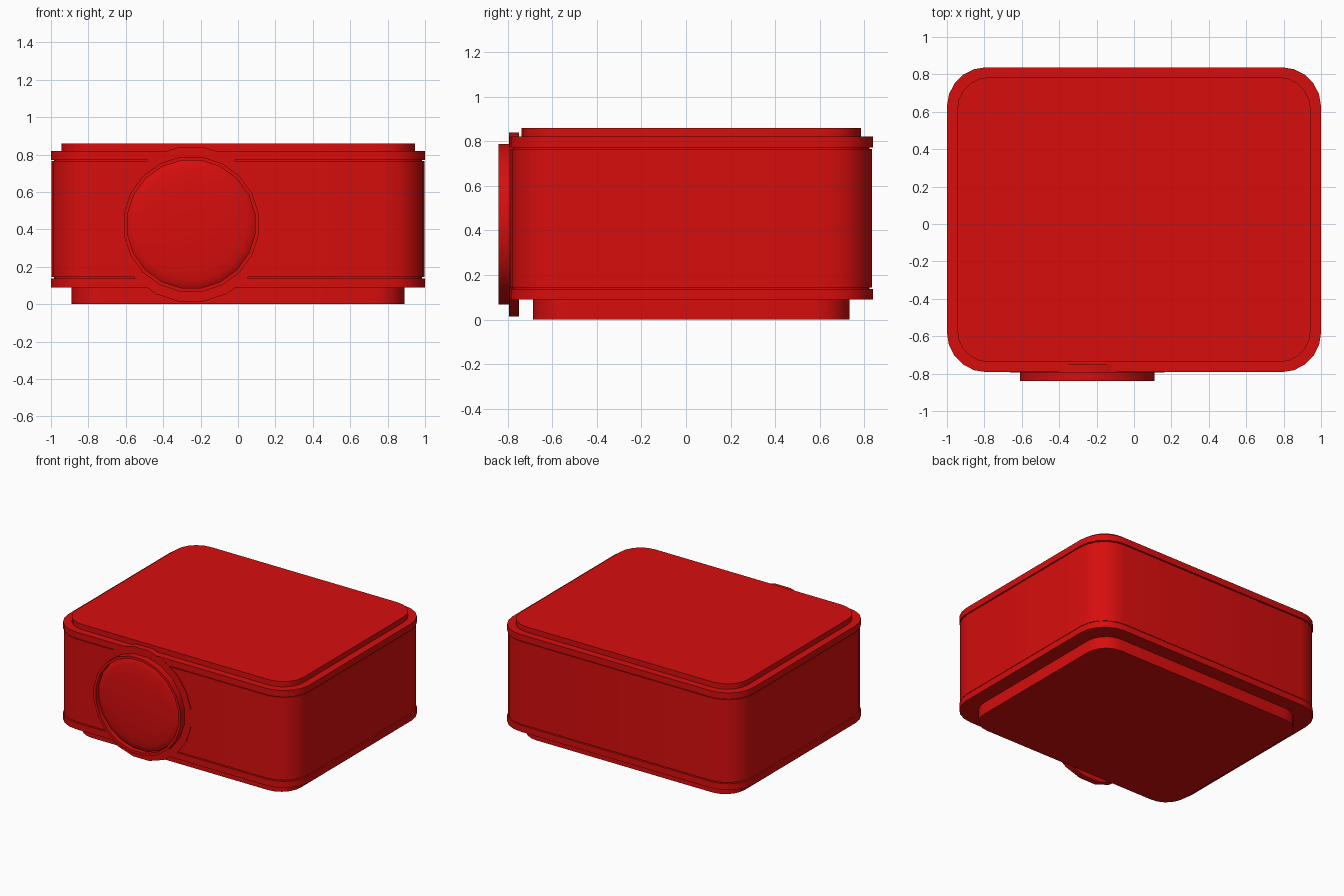
import bpy, bmesh, math

cube = bpy.data.objects.get("Cube")
if cube:
    bpy.data.objects.remove(cube, do_unlink=True)

red = bpy.data.materials.new("glossy red")
red.use_nodes = True
colour = (0.68, 0.004, 0.004, 1)
red.diffuse_color = colour
red.node_tree.nodes["Principled BSDF"].inputs["Base Color"].default_value = colour

MID_Y = 0.023
LENS_X, LENS_Z = -0.25, 0.427


def finish(name, bm, angle=35):
    bmesh.ops.recalc_face_normals(bm, faces=bm.faces)
    mesh = bpy.data.meshes.new(name)
    bm.to_mesh(mesh)
    bm.free()
    mesh.materials.append(red)
    obj = bpy.data.objects.new(name, mesh)
    bpy.context.collection.objects.link(obj)
    bpy.ops.object.select_all(action='DESELECT')
    obj.select_set(True)
    bpy.context.view_layer.objects.active = obj
    bpy.ops.object.shade_smooth_by_angle(angle=math.radians(angle))
    return obj


def loft(bm, rings):
    """Join matching loops of points and cap both ends."""
    loops = [[bm.verts.new(p) for p in ring] for ring in rings]
    n = len(loops[0])
    for a, b in zip(loops, loops[1:]):
        for i in range(n):
            j = (i + 1) % n
            bm.faces.new((a[i], a[j], b[j], b[i]))
    bm.faces.new(loops[0])
    bm.faces.new(loops[-1])


def rounded_slab(name, hx, hy, radius, z0, z1, steps=5):
    outline = []
    for q, (sx, sy) in enumerate(((1, 1), (-1, 1), (-1, -1), (1, -1))):
        for i in range(steps + 1):
            a = math.pi / 2 * (q + i / steps)
            outline.append((sx * (hx - radius) + radius * math.cos(a),
                            MID_Y + sy * (hy - radius) + radius * math.sin(a)))
    bm = bmesh.new()
    loft(bm, [[(x, y, z) for x, y in outline] for z in (z0, z1)])
    return finish(name, bm)


def turned_disc(name, profile, sides=20):
    """Lathe (radius, y) points around the lens axis."""
    bm = bmesh.new()
    turn = [2 * math.pi * (i + 0.5) / sides for i in range(sides)]
    loft(bm, [[(LENS_X + r * math.cos(a), y, LENS_Z + r * math.sin(a))
               for a in turn] for r, y in profile])
    return finish(name, bm)


# Case, from the recessed foot up to the lid
rounded_slab("foot", 0.89, 0.71, 0.16, 0, 0.10)
rounded_slab("lower_band", 1.0, 0.815, 0.21, 0.09, 0.138)
rounded_slab("lower_seam", 0.985, 0.80, 0.20, 0.13, 0.15)
rounded_slab("main_body", 0.996, 0.811, 0.21, 0.144, 0.766)
rounded_slab("upper_seam", 0.985, 0.80, 0.20, 0.76, 0.78)
rounded_slab("upper_band", 1.0, 0.815, 0.21, 0.772, 0.82)
rounded_slab("lid", 0.945, 0.762, 0.17, 0.81, 0.86)

# Round swelling of the case behind the lens
turned_disc("lens_mount", [(0.418, -0.748), (0.418, -0.793)])

# Lens rim with a shallow domed glass set inside it
turned_disc("lens_rim", [(0.365, -0.78), (0.365, -0.84),
                         (0.345, -0.84), (0.345, -0.805)])
dome = [(0.346 * math.cos(t), -0.805 - 0.033 * math.sin(t))
        for t in (math.pi / 2 * i / 6 for i in range(6))]
turned_disc("lens_glass", [(0.346, -0.79)] + dome + [(0.01, -0.838)])
